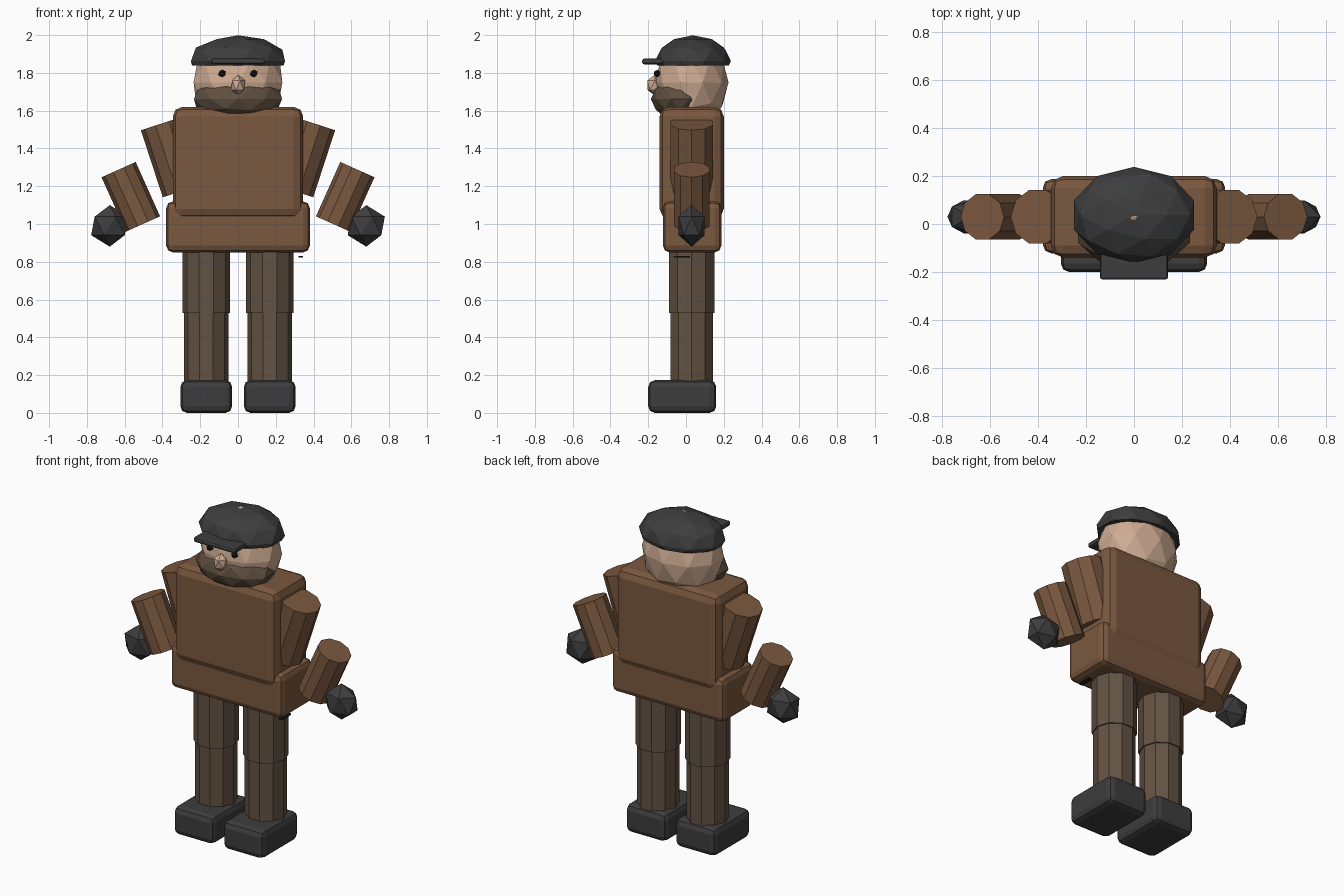
import bpy, bmesh, math
from mathutils import Vector, Matrix

if "Cube" in bpy.data.objects:
    bpy.data.objects.remove(bpy.data.objects["Cube"])


def material(name, rgb):
    m = bpy.data.materials.new(name)
    m.diffuse_color = (*rgb, 1)
    m.use_nodes = True
    m.node_tree.nodes["Principled BSDF"].inputs["Base Color"].default_value = m.diffuse_color
    return m


coat_brown = material("coat brown", (0.195, 0.098, 0.050))
trouser_brown = material("trouser brown", (0.125, 0.085, 0.056))
charcoal = material("charcoal", (0.047, 0.047, 0.047))
skin = material("skin", (0.62, 0.41, 0.29))
beard_brown = material("beard brown", (0.115, 0.078, 0.050))
eye_black = material("eye black", (0.010, 0.010, 0.010))


def finish(name, bm, mat):
    mesh = bpy.data.meshes.new(name)
    bm.to_mesh(mesh)
    bm.free()
    mesh.materials.append(mat)
    ob = bpy.data.objects.new(name, mesh)
    bpy.context.collection.objects.link(ob)
    return ob


def box(name, lo, hi, mat, bevel=0.0):
    """Box between two corners with a rounded edge."""
    lo, hi = Vector(lo), Vector(hi)
    bm = bmesh.new()
    bmesh.ops.create_cube(bm, size=1, matrix=Matrix.Translation((lo + hi) / 2)
                          @ Matrix.Diagonal((*(hi - lo), 1)))
    ob = finish(name, bm, mat)
    if bevel:
        mod = ob.modifiers.new("rounded edges", 'BEVEL')
        mod.width = bevel
        mod.segments = 2
    return ob


def ball(name, centre, radii, mat, level, cut_below=None):
    """Faceted ellipsoid, optionally cut flat underneath."""
    bm = bmesh.new()
    bmesh.ops.create_icosphere(bm, subdivisions=level, radius=1,
                               matrix=Matrix.Translation(centre) @ Matrix.Diagonal((*radii, 1)))
    if cut_below is not None:
        bmesh.ops.bisect_plane(bm, geom=bm.verts[:] + bm.edges[:] + bm.faces[:],
                               plane_co=(0, 0, cut_below), plane_no=(0, 0, -1), clear_outer=True)
        bmesh.ops.holes_fill(bm, edges=[e for e in bm.edges if e.is_boundary])
        bmesh.ops.recalc_face_normals(bm, faces=bm.faces[:])
    return finish(name, bm, mat)


def limb(name, top, bottom, radius, mat):
    """Ten-sided cylinder between two points in a plane of constant y."""
    top, bottom = Vector(top), Vector(bottom)
    axis = top - bottom
    tilt = Matrix.Rotation(math.atan2(axis.x, axis.z), 4, 'Y')
    bm = bmesh.new()
    bmesh.ops.create_cone(bm, cap_ends=True, segments=10, radius1=radius, radius2=radius,
                          depth=axis.length,
                          matrix=Matrix.Translation((top + bottom) / 2) @ tilt
                          @ Matrix.Rotation(math.pi / 2, 4, 'Z'))
    # a corner of the ten sides points to the front
    return finish(name, bm, mat)


Y = 0.03  # body centre depth

# Coat
box("coat_body", (-0.345, -0.14, 1.03), (0.345, 0.20, 1.62), coat_brown, 0.05)
box("coat_skirt", (-0.38, -0.122, 0.85), (0.38, 0.187, 1.12), coat_brown, 0.035)

# Limbs on both sides
for side, s in (("left", -1), ("right", 1)):
    limb(f"{side}_upper_arm", (s * 0.402, Y, 1.533), (s * 0.286, Y, 1.178), 0.118, coat_brown)
    limb(f"{side}_forearm", (s * 0.632, Y, 1.288), (s * 0.503, Y, 1.0), 0.099, coat_brown)
    ball(f"{side}_glove", (s * 0.679, Y, 0.99), (0.11, 0.081, 0.11), charcoal, 1)
    limb(f"{side}_thigh", (s * 0.168, Y, 0.90), (s * 0.168, Y, 0.53), 0.126, trouser_brown)
    limb(f"{side}_shin", (s * 0.168, Y, 0.56), (s * 0.168, Y, 0.14), 0.118, trouser_brown)
    box(f"{side}_shoe", (s * 0.168 - 0.137, -0.20, 0), (s * 0.168 + 0.137, 0.16, 0.173),
        charcoal, 0.035)
    ball(f"{side}_eye", (s * 0.084, -0.153, 1.797), (0.022, 0.018, 0.02), eye_black, 1)

# Head
ball("head", (0, Y, 1.75), (0.247, 0.195, 0.25), skin, 2)
ball("beard", (0, -0.03, 1.662), (0.245, 0.156, 0.115), beard_brown, 2)
ball("nose", (0, -0.165, 1.735), (0.042, 0.047, 0.055), skin, 1)

# Flat cap
ball("cap_crown", (0, 0.037, 1.862), (0.262, 0.201, 0.137), charcoal, 2, 1.838)
box("cap_visor", (-0.142, -0.232, 1.845), (0.142, -0.04, 1.876), charcoal, 0.012)

# Small tag hanging below the coat
box("coat_tag", (0.32, -0.065, 0.822), (0.345, 0.02, 0.831), eye_black)
